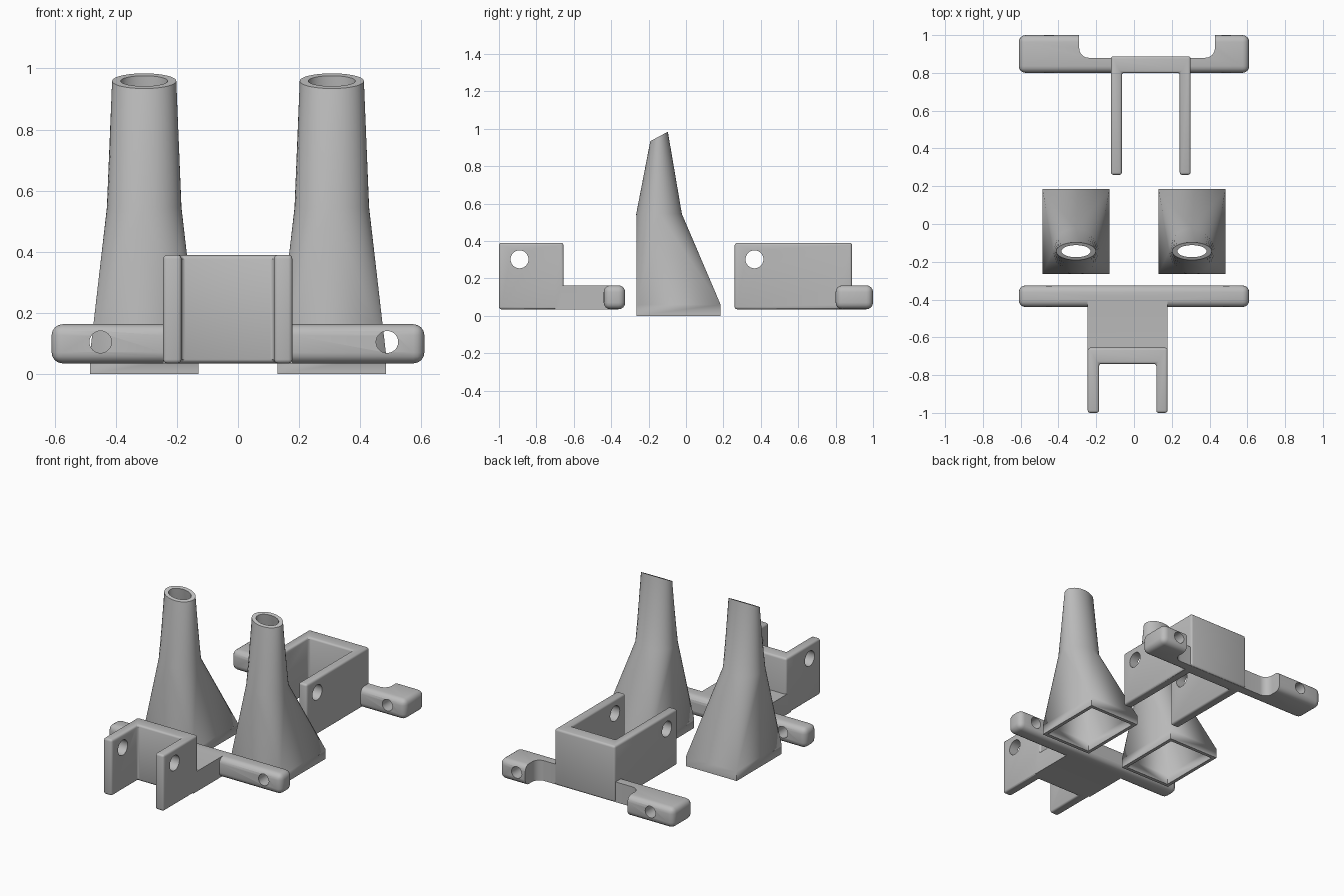
import bpy, bmesh, math
from mathutils import Matrix, Vector

cube = bpy.data.objects.get("Cube")
if cube:
    bpy.data.objects.remove(cube, do_unlink=True)

grey = bpy.data.materials.new("plain grey")
grey.use_nodes = True
colour = (0.5, 0.5, 0.5, 1)
grey.diffuse_color = colour
grey.node_tree.nodes["Principled BSDF"].inputs["Base Color"].default_value = colour

BOTTOM, BAR_TOP, BLOCK_TOP = 0.035, 0.163, 0.39


def finish(bm, name):
    bmesh.ops.recalc_face_normals(bm, faces=bm.faces)
    mesh = bpy.data.meshes.new(name)
    bm.to_mesh(mesh)
    bm.free()
    mesh.materials.append(grey)
    obj = bpy.data.objects.new(name, mesh)
    bpy.context.collection.objects.link(obj)
    return obj


def prism(name, outline, z0, z1, radius=0, upright_only=False, segments=4):
    """Extrude an xy outline and round its edges."""
    bm = bmesh.new()
    base = bm.faces.new([bm.verts.new((x, y, z0)) for x, y in outline])
    top = bmesh.ops.extrude_face_region(bm, geom=[base])["geom"]
    verts = [g for g in top if isinstance(g, bmesh.types.BMVert)]
    bmesh.ops.translate(bm, verts=verts, vec=(0, 0, z1 - z0))
    bmesh.ops.recalc_face_normals(bm, faces=bm.faces)
    if radius:
        edges = [e for e in bm.edges if not upright_only
                 or abs(e.verts[0].co.z - e.verts[1].co.z) > 0.01]
        bmesh.ops.bevel(bm, geom=edges, offset=radius, segments=segments,
                        profile=0.5, affect='EDGES', clamp_overlap=True)
    return finish(bm, name)


def box(name, x0, x1, y0, y1, z0, z1, **rounding):
    return prism(name, [(x0, y0), (x1, y0), (x1, y1), (x0, y1)], z0, z1, **rounding)


def rod(name, centre, axis, radius, length):
    bm = bmesh.new()
    turn = Vector((0, 0, 1)).rotation_difference(Vector(axis)).to_matrix().to_4x4()
    bmesh.ops.create_cone(bm, cap_ends=True, segments=40, radius1=radius,
                          radius2=radius, depth=length,
                          matrix=Matrix.Translation(centre) @ turn)
    return finish(bm, name)


def combine(target, other, operation):
    other.hide_render = True
    mod = target.modifiers.new("combine", 'BOOLEAN')
    mod.operation, mod.object, mod.solver = operation, other, 'EXACT'
    select(target)
    bpy.ops.object.modifier_apply(modifier=mod.name)
    bpy.data.objects.remove(other, do_unlink=True)


def select(obj):
    bpy.ops.object.select_all(action='DESELECT')
    obj.select_set(True)
    bpy.context.view_layer.objects.active = obj


def smooth(obj, degrees):
    select(obj)
    bpy.ops.object.shade_smooth_by_angle(angle=math.radians(degrees))


def clevis(name, x0, x1, front, back, slot, wall):
    """U-shaped block opening to the front."""
    outline = [(x0, front), (x0 + wall, front), (x0 + wall, slot), (x1 - wall, slot),
               (x1 - wall, front), (x1, front), (x1, back), (x0, back)]
    return prism(name, outline, BOTTOM, BLOCK_TOP, radius=0.013, segments=3)


def drill(obj, bar_y, pin_y):
    """Two screw holes through the bar, one pin hole across both arms."""
    for x in (-0.45, 0.488):
        combine(obj, rod("screw_hole", (x, bar_y, 0.105), (0, 1, 0), 0.036, 0.5), 'DIFFERENCE')
    combine(obj, rod("pin_hole", (0, pin_y, 0.302), (1, 0, 0), 0.048, 1), 'DIFFERENCE')
    smooth(obj, 30)


# Front bracket: rounded bar, joining plate and clevis
front = box("front_bracket", -0.61, 0.61, -0.44, -0.325, BOTTOM, BAR_TOP, radius=0.036)
combine(front, box("plate", -0.245, 0.178, -0.70, -0.38, BOTTOM, BAR_TOP), 'UNION')
combine(front, clevis("clevis", -0.245, 0.178, -1, -0.655, -0.74, 0.06), 'UNION')
drill(front, -0.38, -0.89)

# Rear bracket: thick bar with a notch in its back, and a longer clevis
rear = box("rear_bracket", -0.61, 0.61, 0.80, 1.0, BOTTOM, BAR_TOP, radius=0.036)
combine(rear, box("notch", -0.29, 0.428, 0.88, 1.2, -0.1, 0.3,
                  radius=0.05, upright_only=True, segments=8), 'DIFFERENCE')
combine(rear, clevis("clevis", -0.122, 0.30, 0.26, 0.888, 0.80, 0.058), 'UNION')
drill(rear, 0.9, 0.366)


# Nozzles: hollow loft from a rectangle to a circle to a slanted ellipse
STEPS = 48
QUARTER = STEPS // 4


def ring(bm, cx, rx, ry, z, slant=0):
    verts = []
    for i in range(STEPS):
        a = math.tau * i / STEPS
        dy = ry * math.sin(a)
        verts.append(bm.verts.new((cx + rx * math.cos(a), -0.144 + dy, z + slant * dy)))
    return verts


def strip(bm, low, high):
    n = len(low)
    for i in range(n):
        j = (i + 1) % n
        bm.faces.new((low[i], low[j], high[j], high[i]))


def skin(bm, cx, inset, mid_radius, top_rx, top_ry):
    hx, hy = 0.178 - inset, 0.225 - inset
    signs = [(1, 1), (-1, 1), (-1, -1), (1, -1)]
    foot, shoulder = [[bm.verts.new((cx + sx * hx, -0.04 + sy * hy, z)) for sx, sy in signs]
                      for z in (0, 0.06)]
    waist = ring(bm, cx, mid_radius, mid_radius, 0.545)
    tip = ring(bm, cx, top_rx, top_ry, 0.959, 0.53)
    strip(bm, foot, shoulder)
    for i in range(STEPS):
        bm.faces.new((waist[i], shoulder[i // QUARTER], waist[(i + 1) % STEPS]))
    for k in range(4):
        bm.faces.new((waist[k * QUARTER], shoulder[k - 1], shoulder[k]))
    strip(bm, waist, tip)
    return foot, tip


for name, cx in (("right_nozzle", -0.307), ("left_nozzle", 0.307)):
    bm = bmesh.new()
    outer_foot, outer_tip = skin(bm, cx, 0, 0.122, 0.105, 0.047)
    inner_foot, inner_tip = skin(bm, cx, 0.022, 0.098, 0.077, 0.032)
    strip(bm, outer_foot, inner_foot)
    strip(bm, outer_tip, inner_tip)
    smooth(finish(bm, name), 25)
